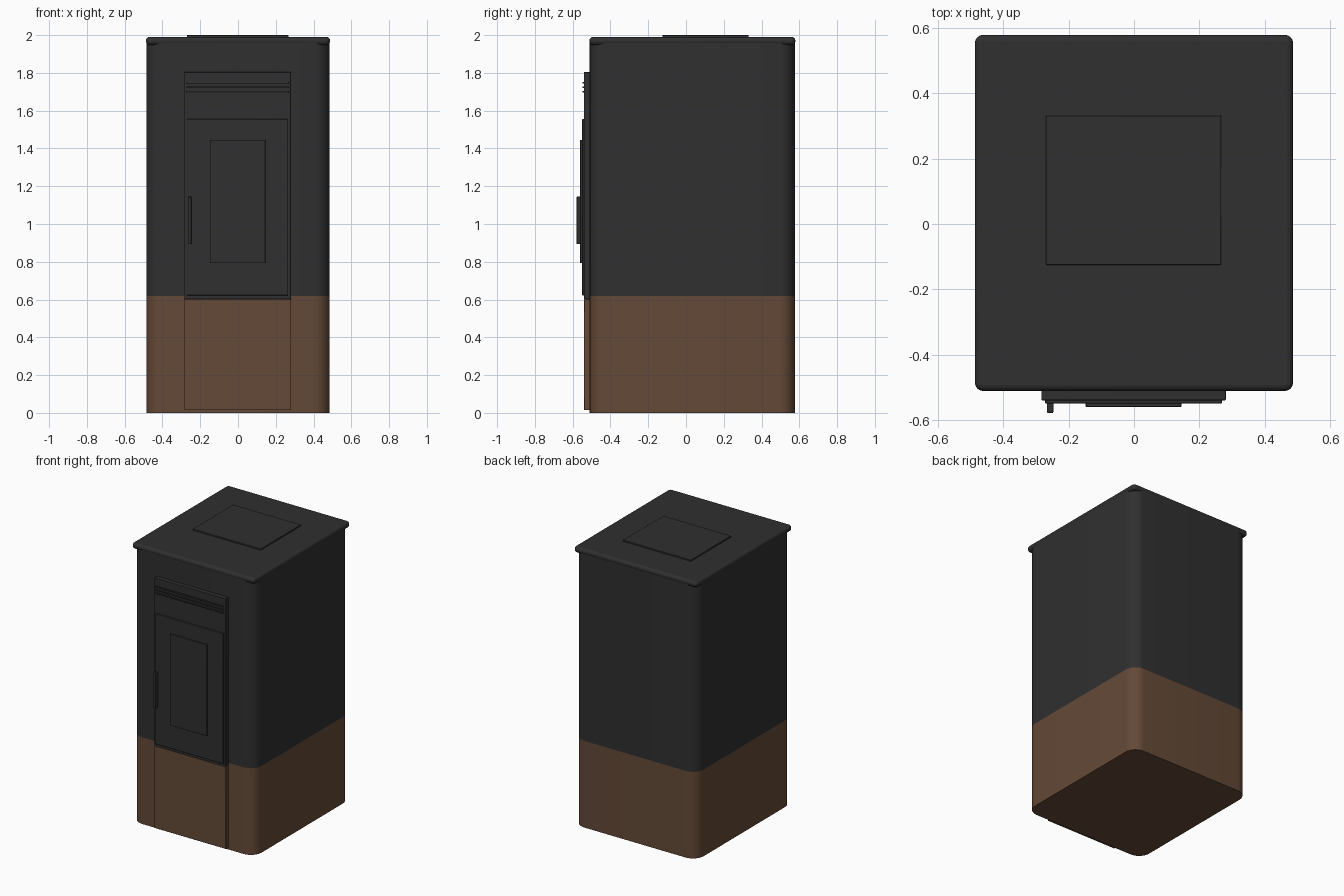
import bpy, bmesh, math

if "Cube" in bpy.data.objects:
    bpy.data.objects.remove(bpy.data.objects["Cube"])


def material(name, rgb):
    m = bpy.data.materials.new(name)
    m.diffuse_color = (*rgb, 1)
    m.use_nodes = True
    m.node_tree.nodes["Principled BSDF"].inputs["Base Color"].default_value = m.diffuse_color
    return m


DARK = material("charcoal", (0.029, 0.029, 0.029))
BROWN = material("brown", (0.128, 0.067, 0.038))


def block(name, x, y, z, mat, corner=0.0, bevel=0.0):
    """Box from ranges, with rounded vertical corners and bevelled edges."""
    bm = bmesh.new()
    r = max(corner, 0)
    pts = []
    if r:
        for cx, cy, a0 in ((x[1] - r, y[1] - r, 0), (x[0] + r, y[1] - r, 90),
                           (x[0] + r, y[0] + r, 180), (x[1] - r, y[0] + r, 270)):
            for i in range(9):
                a = math.radians(a0 + 90 * i / 8)
                pts.append((cx + r * math.cos(a), cy + r * math.sin(a)))
    else:
        pts = [(x[0], y[0]), (x[1], y[0]), (x[1], y[1]), (x[0], y[1])]
    base = bm.faces.new([bm.verts.new((px, py, z[0])) for px, py in pts])
    ext = bmesh.ops.extrude_face_region(bm, geom=[base], use_keep_orig=True)
    bmesh.ops.translate(bm, vec=(0, 0, z[1] - z[0]),
                        verts=[v for v in ext["geom"] if isinstance(v, bmesh.types.BMVert)])
    bmesh.ops.recalc_face_normals(bm, faces=bm.faces)
    me = bpy.data.meshes.new(name)
    bm.to_mesh(me)
    bm.free()
    ob = bpy.data.objects.new(name, me)
    bpy.context.collection.objects.link(ob)
    me.materials.append(mat)
    if bevel:
        b = ob.modifiers.new("rounding", "BEVEL")
        b.width, b.segments, b.limit_method = bevel, 4, "ANGLE"
    bpy.ops.object.select_all(action="DESELECT")
    bpy.context.view_layer.objects.active = ob
    ob.select_set(True)
    bpy.ops.object.shade_smooth_by_angle(angle=math.radians(35))
    return ob


# Cabinet: brown base and dark upper body
SX, SY = (-0.485, 0.485), (-0.51, 0.577)
block("base_cabinet", SX, SY, (0, 0.62), BROWN, corner=0.085)
block("upper_cabinet", SX, SY, (0.62, 1.97), DARK, corner=0.085)

# Top: rounded lid and raised hatch
block("lid", (-0.487, 0.487), (-0.511, 0.579), (1.948, 1.99), DARK, corner=0.025, bevel=0.018)
block("hopper_hatch", (-0.27, 0.267), (-0.125, 0.331), (1.98, 2.0), DARK, bevel=0.003)

# Front panels
PX = (-0.284, 0.281)
block("lower_front_panel", PX, (-0.54, -0.5), (0.014, 0.602), BROWN, bevel=0.003)
block("upper_front_panel", PX, (-0.54, -0.5), (0.602, 1.805), DARK, bevel=0.004)

# Door, window and handle
block("door", (-0.271, 0.266), (-0.55, -0.53), (0.622, 1.555), DARK, bevel=0.004)
block("door_window", (-0.148, 0.145), (-0.56, -0.545), (0.793, 1.446), DARK, bevel=0.002)
block("door_handle", (-0.266, -0.247), (-0.579, -0.545), (0.893, 1.146), DARK, bevel=0.004)

# Vent slats above the door
for i in range(3):
    z = 1.701 + i * 0.023
    block(f"vent_slat_{i + 1}", (-0.272, 0.269), (-0.549, -0.53), (z - 0.004, z + 0.004), DARK, bevel=0.001)
